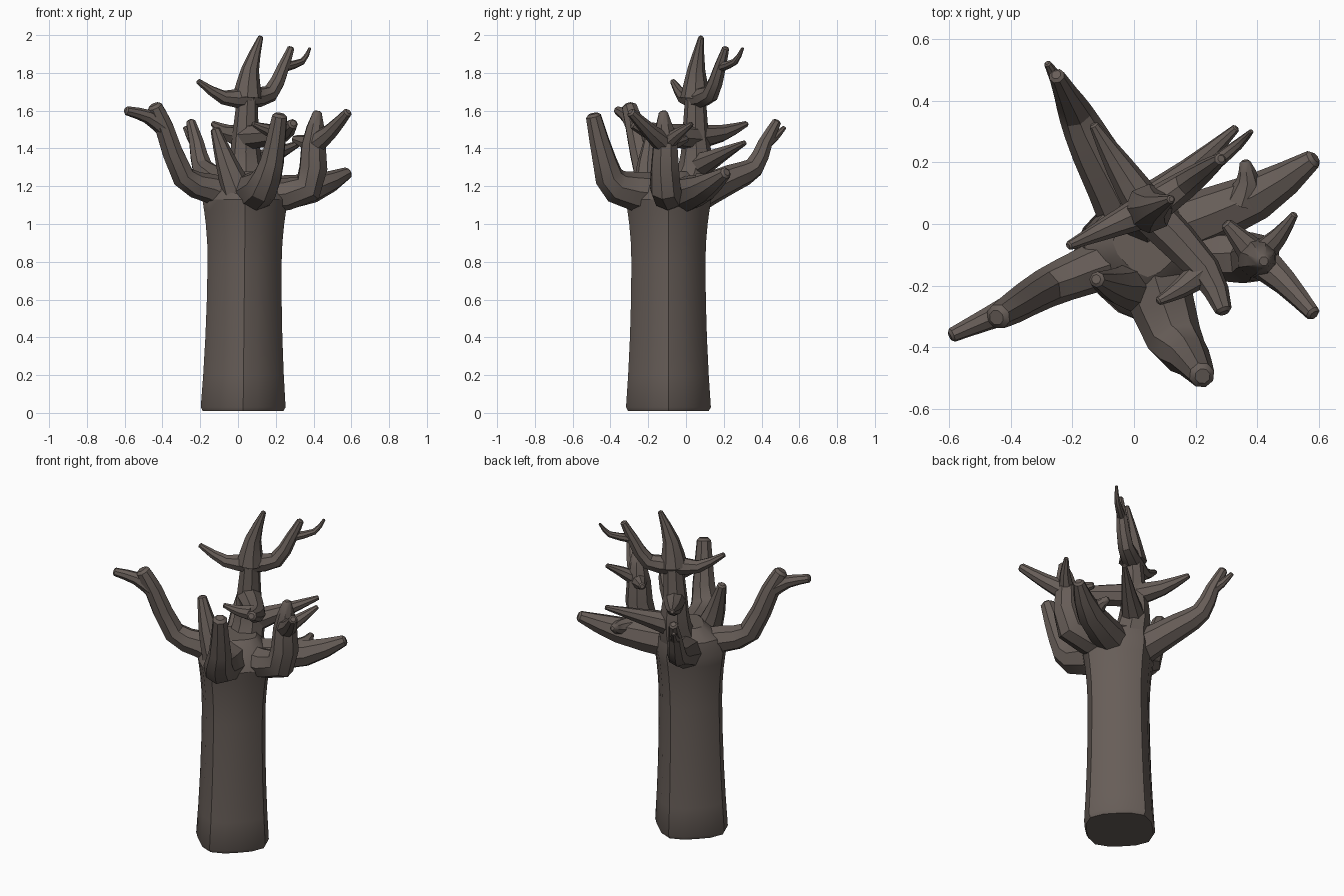
import bpy, bmesh, math
from mathutils import Vector

if "Cube" in bpy.data.objects:
    bpy.data.objects.remove(bpy.data.objects["Cube"])

bark = bpy.data.materials.new("grey_brown_bark")
bark.use_nodes = True
color = (0.135, 0.11, 0.097, 1)
bark.diffuse_color = color
shader = next(node for node in bark.node_tree.nodes if node.type == "BSDF_PRINCIPLED")
shader.inputs["Base Color"].default_value = color
shader.inputs["Roughness"].default_value = 0.9


def loft(name, rings):
    """Skin a list of point rings and cap both ends."""
    bm = bmesh.new()
    loops = [[bm.verts.new(point) for point in ring] for ring in rings]
    count = len(loops[0])
    for lower, upper in zip(loops, loops[1:]):
        for i in range(count):
            j = (i + 1) % count
            bm.faces.new((lower[i], lower[j], upper[j], upper[i]))
    bm.faces.new(reversed(loops[0]))
    bm.faces.new(loops[-1])
    bmesh.ops.recalc_face_normals(bm, faces=bm.faces)
    mesh = bpy.data.meshes.new(name)
    bm.to_mesh(mesh)
    bm.free()
    mesh.materials.append(bark)
    part = bpy.data.objects.new(name, mesh)
    bpy.context.collection.objects.link(part)
    bpy.ops.object.select_all(action="DESELECT")
    part.select_set(True)
    bpy.context.view_layer.objects.active = part
    bpy.ops.object.shade_smooth_by_angle(angle=math.radians(32))


def smooth_path(joints):
    """Add a rounded midpoint between every pair of joints."""
    joints = [Vector(joint) for joint in joints]
    padded = [2 * joints[0] - joints[1], *joints, 2 * joints[-1] - joints[-2]]
    path = []
    for before, start, end, after in zip(padded, padded[1:], padded[2:], padded[3:]):
        middle = (9 * (start + end) - before - after) / 16
        path += [start, middle]
    return path + [joints[-1]]


def limb(name, joints, base, tip, fullness=1, sides=8):
    """Tapered branch; a higher fullness keeps it thick for longer."""
    path = smooth_path(joints)
    last = len(path) - 1
    side = (path[1] - path[0]).orthogonal()
    rings = []
    for i, center in enumerate(path):
        tangent = (path[min(i + 1, last)] - path[max(i - 1, 0)]).normalized()
        side = (side - tangent * side.dot(tangent)).normalized()
        across = tangent.cross(side)
        radius = base + (tip - base) * (i / last) ** fullness
        angles = [k * math.tau / sides for k in range(sides)]
        spokes = [side * math.cos(a) + across * math.sin(a) for a in angles]
        rings.append([center + spoke * radius for spoke in spokes])
    # Rounded tip
    end = path[-1] + tangent * tip * 0.35
    rings.append([end + spoke * tip * 0.6 for spoke in spokes])
    loft(name, rings)


def trunk_ring(x, y, z, radius, sides=16, power=3.3):
    """Rounded square section, turned so its corners face the axes."""
    ring = []
    for k in range(sides):
        angle = k * math.tau / sides
        turned = angle - math.pi / 4
        squareness = abs(math.cos(turned)) ** power + abs(math.sin(turned)) ** power
        reach = radius / squareness ** (1 / power)
        ring.append(Vector((x + reach * math.cos(angle), y + reach * math.sin(angle), z)))
    return ring


# Trunk: waisted column with a chamfered foot and a domed top
waist = 0.8
trunk_x, trunk_y = 0.027, -0.093
rings = [trunk_ring(trunk_x, trunk_y, 0.01, 0.186)]
for z in (0.03, 0.2, 0.4, 0.6, 0.8, 0.9, 1, 1.07, 1.13):
    flare = 0.25 if z > waist else 0.042
    radius = 0.171 + flare * (z - waist) ** 2
    rings.append(trunk_ring(trunk_x + 0.01 * z, trunk_y, z, radius))
for degrees in (30, 60):
    rise, shrink = math.sin(math.radians(degrees)), math.cos(math.radians(degrees))
    rings.append(trunk_ring(trunk_x + 0.02 * rise, trunk_y + 0.04 * rise, z + 0.17 * rise, radius * shrink))
loft("trunk", rings)

# Main limbs spreading from the trunk top
right_fork = (-0.39, -0.27, 1.51)
limb("right_limb", [(0, -0.1, 1.13), (-0.15, -0.15, 1.19), (-0.29, -0.21, 1.25), right_fork, (-0.44, -0.3, 1.62)],
     0.1, 0.042, 0.7)
limb("right_limb_twig", [right_fork, (-0.48, -0.31, 1.57), (-0.59, -0.36, 1.6)], 0.05, 0.024)

back_fork = (-0.22, 0.42, 1.43)
limb("back_limb", [(0, 0, 1.13), (-0.13, 0.24, 1.24), (-0.19, 0.36, 1.3), back_fork, (-0.25, 0.48, 1.54)],
     0.105, 0.026, 0.7)
limb("back_limb_twig", [back_fork, (-0.25, 0.47, 1.46), (-0.28, 0.52, 1.51)], 0.035, 0.012)

limb("front_limb", [(0.06, -0.16, 1.16), (0.13, -0.37, 1.2), (0.18, -0.43, 1.33), (0.22, -0.49, 1.57)],
     0.115, 0.042)
limb("front_spike", [(0.01, -0.2, 1.14), (-0.06, -0.2, 1.32), (-0.12, -0.18, 1.5)], 0.09, 0.026)

limb("left_back_limb", [(0.1, -0.03, 1.15), (0.4, 0.09, 1.19), (0.58, 0.21, 1.27)], 0.1, 0.032, 1.5)
limb("left_back_twig", [(0.35, 0.07, 1.21), (0.37, 0.14, 1.23), (0.36, 0.2, 1.25)], 0.06, 0.018)

# Upright left limb with its fork
left_fork = (0.4, -0.11, 1.42)
limb("left_limb", [(0.12, -0.08, 1.15), (0.37, -0.11, 1.19), left_fork, (0.42, -0.12, 1.59)], 0.086, 0.025, 3)
limb("left_limb_front_arm", [left_fork, (0.49, -0.19, 1.49), (0.58, -0.29, 1.59)], 0.06, 0.025)
limb("left_limb_back_arm", [left_fork, (0.47, -0.04, 1.48), (0.52, 0.03, 1.53)], 0.048, 0.013)
limb("left_limb_nub", [left_fork, (0.3, 0, 1.45)], 0.055, 0.02)

# Central stem and the crown above it
stem_low, stem_high, crown = (0.04, 0.05, 1.3), (0.04, 0.05, 1.46), (0.05, 0.05, 1.67)
limb("central_stem", [(0.04, -0.02, 1.1), stem_low, stem_high, crown], 0.13, 0.055, 0.6)
limb("crown_spire", [crown, (0.065, 0.055, 1.82), (0.12, 0.08, 1.99)], 0.08, 0.014)
limb("crown_right_horn", [crown, (-0.08, -0.01, 1.67), (-0.21, -0.07, 1.755)], 0.06, 0.015)

crown_fork = (0.24, 0.18, 1.83)
limb("crown_left_horn", [crown, (0.17, 0.13, 1.69), crown_fork, (0.28, 0.21, 1.93)], 0.06, 0.02)
limb("crown_left_twig", [crown_fork, (0.34, 0.26, 1.86), (0.38, 0.3, 1.93)], 0.027, 0.008)

# Side branches of the stem
limb("stem_left_branch", [stem_low, (0.18, 0.17, 1.36), (0.33, 0.31, 1.43)], 0.075, 0.014)
limb("stem_back_branch", [stem_high, (-0.05, 0.19, 1.48), (-0.13, 0.32, 1.53)], 0.065, 0.016, 1.3)
front_fork = (0.23, -0.15, 1.48)
limb("stem_front_branch", [stem_high, front_fork, (0.29, -0.28, 1.53)], 0.07, 0.028, 1.3)
limb("stem_front_twig", [front_fork, (0.15, -0.21, 1.5), (0.08, -0.25, 1.53)], 0.05, 0.014)
